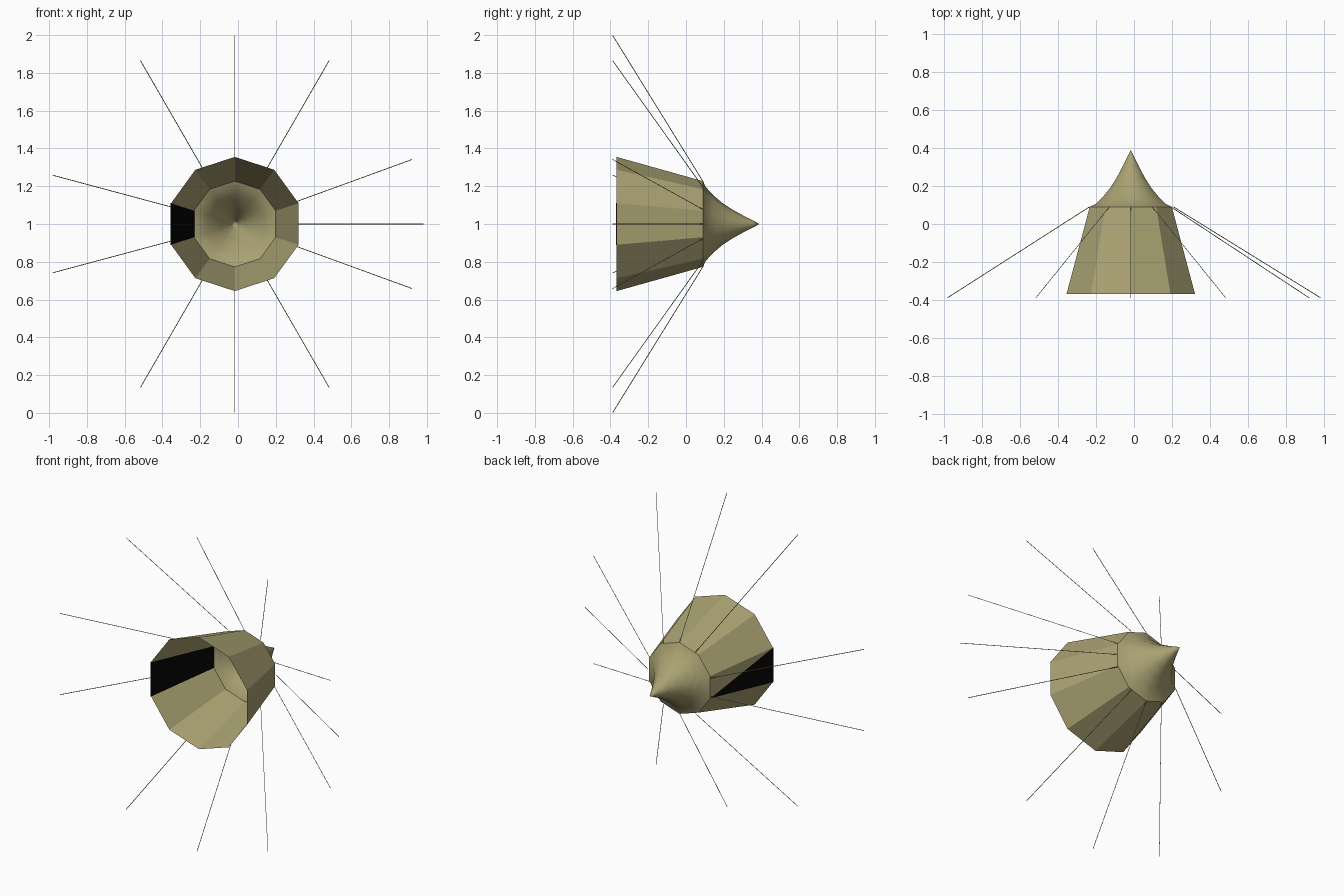
import bpy
from math import sin, cos, pi, radians

if "Cube" in bpy.data.objects:
    bpy.data.objects.remove(bpy.data.objects["Cube"])

CX, CZ, SIDES = -0.017, 1.0, 10


def material(name, rgb):
    m = bpy.data.materials.new(name)
    m.diffuse_color = (*rgb, 1)
    m.use_nodes = True
    m.node_tree.nodes["Principled BSDF"].inputs["Base Color"].default_value = m.diffuse_color
    return m


TAN = material("tan", (0.40, 0.36, 0.17))
BLACK = material("black", (0.002, 0.002, 0.002))


def polar(r, deg, y):
    a = radians(deg)
    return (CX + r * cos(a), y, CZ + r * sin(a))


def make(name, verts, faces, mat, smooth=False):
    me = bpy.data.meshes.new(name)
    me.from_pydata(verts, [], faces)
    me.materials.append(mat)
    for p in me.polygons:
        p.use_smooth = smooth
    ob = bpy.data.objects.new(name, me)
    bpy.context.collection.objects.link(ob)
    return ob


def lathe(name, profile, mat, smooth=False, tip=None):
    """Ten-sided open shell around the y axis, optionally closed to a tip."""
    n = SIDES
    verts = [polar(r, 90 + 36 * k, y) for r, y in profile for k in range(n)]
    faces = [(j * n + k, j * n + (k + 1) % n, (j + 1) * n + (k + 1) % n, (j + 1) * n + k)
             for j in range(len(profile) - 1) for k in range(n)]
    if tip is not None:
        base = (len(profile) - 1) * n
        verts.append((CX, tip, CZ))
        faces += [(base + k, base + (k + 1) % n, len(verts) - 1) for k in range(n)]
    return make(name, verts, faces, mat, smooth)


# Open flared skirt
lathe("skirt", [(0.355, -0.367), (0.227, 0.09)], TAN)

# Concave pointed nose
lathe("nose", [(0.227, 0.09), (0.195, 0.105), (0.155, 0.142), (0.115, 0.188),
               (0.078, 0.243), (0.042, 0.308), (0.018, 0.355)], TAN, True, 0.39)

# Black panel lining the left side, wrapping partly over the outside
inner = [polar(0.353, 162, -0.370), polar(0.353, 198, -0.370),
         polar(0.225, 198, 0.088), polar(0.225, 162, 0.088)]
outer = [polar(0.357, 162, -0.370), polar(0.357, 198, -0.370), polar(0.2285, 198, 0.088)]
make("black_panel", inner + outer, [(3, 2, 1, 0), (4, 5, 6), (0, 1, 5, 4)], BLACK)


# Thin stay lines fanning back from the collar
def stay(name, deg):
    w = 0.002
    a = radians(deg)
    t = (-sin(a), 0, cos(a))                                # sideways
    n = (cos(a) * 0.53, 0.85, sin(a) * 0.53)                # outward
    verts = []
    for c in (polar(0.225, deg, 0.09), polar(0.998, deg, -0.388)):
        for u, v in ((1, 0), (0, 1), (-1, 0), (0, -1)):
            verts.append([c[i] + w * (u * t[i] + v * n[i]) for i in range(3)])
    faces = [(k, (k + 1) % 4, 4 + (k + 1) % 4, 4 + k) for k in range(4)]
    make(name, verts, faces + [(3, 2, 1, 0), (4, 5, 6, 7)], TAN)


for i, deg in enumerate((0, 20, 60, 90, 120, 165, 195, 240, 270, 300, 340)):
    stay(f"stay_line_{i + 1}", deg)
